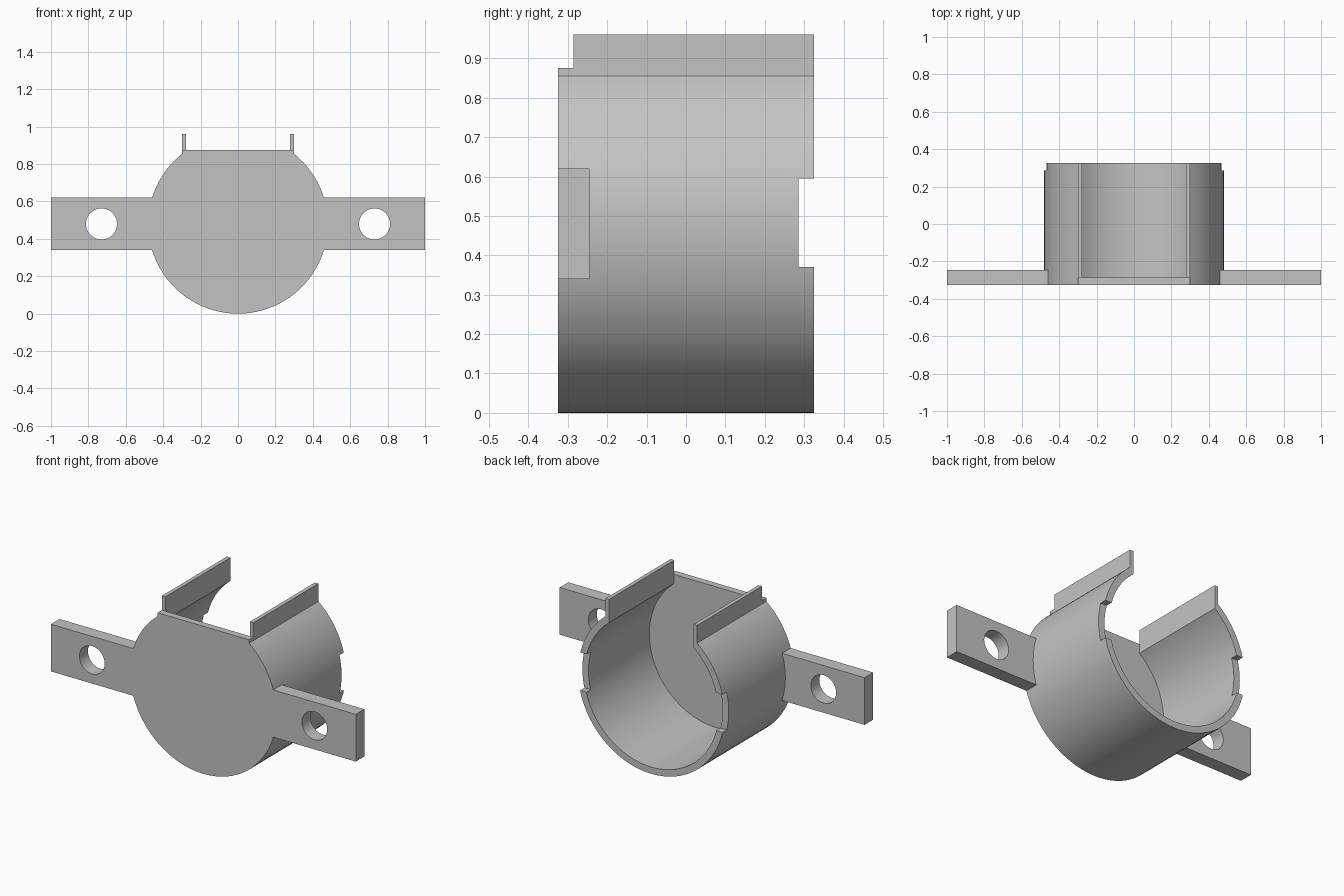
import bpy, bmesh
from math import sin, cos, pi, asin
from mathutils import Matrix

cube = bpy.data.objects.get("Cube")
if cube:
    bpy.data.objects.remove(cube, do_unlink=True)

# Main sizes
MID = 0.48            # height of the ring axis
R_OUT, R_IN = 0.48, 0.44
FRONT, BACK = -0.325, 0.325
PLATE_BACK = -0.285   # inner side of the front plate
RAIL_OUT, RAIL_IN = 0.30, 0.277
TOP, PLATE_TOP = 0.96, 0.875

grey = bpy.data.materials.new("plain_grey")
grey.use_nodes = True
colour = (0.55, 0.55, 0.55, 1)
grey.diffuse_color = colour
grey.node_tree.nodes["Principled BSDF"].inputs["Base Color"].default_value = colour


def prism(name, outline, y0, y1):
    """Extrude an (x, z) outline from y0 to y1."""
    bm = bmesh.new()
    face = bm.faces.new([bm.verts.new((x, y0, z)) for x, z in outline])
    ext = bmesh.ops.extrude_face_region(bm, geom=[face])
    verts = [v for v in ext["geom"] if isinstance(v, bmesh.types.BMVert)]
    bmesh.ops.translate(bm, verts=verts, vec=(0, y1 - y0, 0))
    bmesh.ops.recalc_face_normals(bm, faces=bm.faces[:])
    mesh = bpy.data.meshes.new(name)
    bm.to_mesh(mesh)
    bm.free()
    mesh.materials.append(grey)
    ob = bpy.data.objects.new(name, mesh)
    bpy.context.collection.objects.link(ob)
    return ob


def box(name, x0, x1, y0, y1, z0, z1):
    return prism(name, [(x0, z0), (x1, z0), (x1, z1), (x0, z1)], y0, y1)


def arc(radius, cx, start, end, steps):
    angles = [start + (end - start) * i / steps for i in range(steps + 1)]
    return [(cx + radius * cos(a), MID + radius * sin(a)) for a in angles]


def combine(target, tool, operation):
    """Apply a boolean and remove the helper."""
    mod = target.modifiers.new(operation, "BOOLEAN")
    mod.operation, mod.solver, mod.object = operation, "EXACT", tool
    bpy.context.view_layer.objects.active = target
    bpy.ops.object.modifier_apply(modifier=mod.name)
    bpy.data.objects.remove(tool, do_unlink=True)


# Housing: round below, with straight sides rising into the rails
half_gap = pi / 2 - asin(RAIL_OUT / R_OUT)
outline = arc(R_OUT, 0, half_gap, -pi - half_gap, 72)
outline += [(-RAIL_OUT, TOP), (RAIL_OUT, TOP)]
housing = prism("bracket_housing", outline, FRONT, BACK)

# Hollow, top slot, lower front plate and rear side notches
bore = prism("bore_cutter", arc(R_IN, 0, 0, 2 * pi, 72)[:-1], PLATE_BACK, 0.5)
combine(housing, bore, "DIFFERENCE")
cuts = [
    (-RAIL_IN, RAIL_IN, PLATE_BACK, 0.5, MID, 1.2),
    (-0.6, 0.6, -0.5, PLATE_BACK, PLATE_TOP, 1.2),
    (-0.6, 0.6, 0.285, 0.5, 0.37, 0.595),
]
for cut in cuts:
    combine(housing, box("slot_cutter", *cut), "DIFFERENCE")

# Mounting ears with round screw holes
for side in (-1, 1):
    x0, x1 = sorted((side * 0.452, side * 1.0))
    ear = box("mounting_ear", x0, x1, FRONT, -0.245, 0.34, 0.62)
    hole = prism("hole_cutter", arc(0.083, side * 0.73, 0, 2 * pi, 40)[:-1], -0.5, 0)
    combine(ear, hole, "DIFFERENCE")
    combine(housing, ear, "UNION")

# Smooth curved walls, sharp edges
bpy.ops.object.select_all(action="DESELECT")
housing.select_set(True)
bpy.context.view_layer.objects.active = housing
bpy.ops.object.shade_smooth_by_angle(angle=pi / 6)
